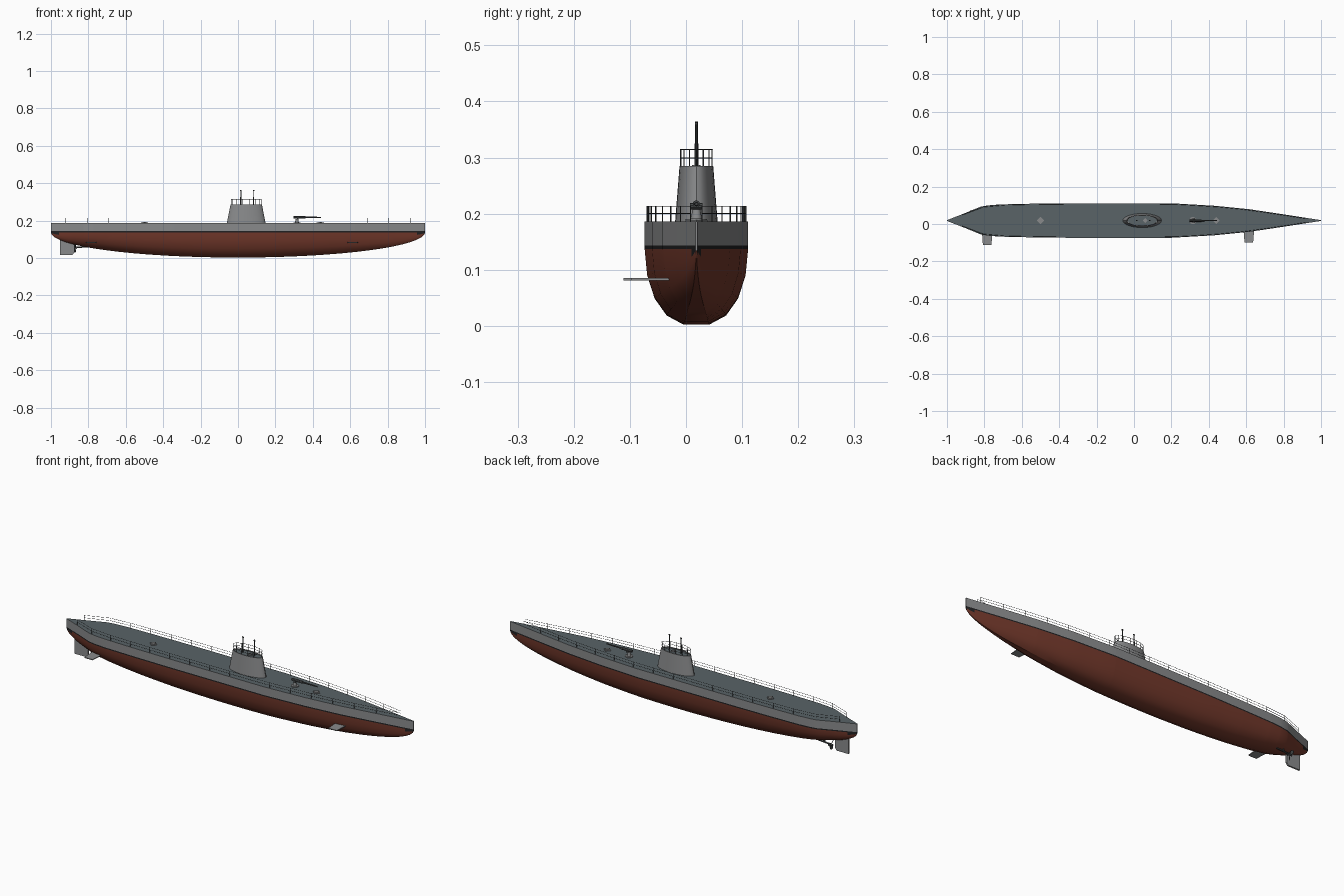
import bpy, bmesh, math
from mathutils import Vector

if "Cube" in bpy.data.objects:
    bpy.data.objects.remove(bpy.data.objects["Cube"])

CY = 0.0185          # hull centreline
DECK, BELT_TOP, BELT = 0.186, 0.143, 0.137

def mat(name, r, g, b):
    m = bpy.data.materials.new(name)
    m.diffuse_color = (r, g, b, 1)
    m.use_nodes = True
    m.node_tree.nodes["Principled BSDF"].inputs["Base Color"].default_value = m.diffuse_color
    return m

GREY = mat("hull_grey", 0.25, 0.255, 0.26)
DECKM = mat("deck_slate", 0.10, 0.125, 0.135)
RED = mat("bottom_red", 0.17, 0.04, 0.024)
BLACK = mat("belt_black", 0.015, 0.015, 0.016)
STEEL = mat("dark_steel", 0.055, 0.06, 0.062)

def finish(bm, name, mats, angle=30):
    bmesh.ops.recalc_face_normals(bm, faces=bm.faces)
    me = bpy.data.meshes.new(name)
    bm.to_mesh(me)
    bm.free()
    for m in mats:
        me.materials.append(m)
    ob = bpy.data.objects.new(name, me)
    bpy.context.collection.objects.link(ob)
    bpy.context.view_layer.objects.active = ob
    ob.select_set(True)
    bpy.ops.object.shade_smooth_by_angle(angle=math.radians(angle))
    ob.select_set(False)
    return ob

def rod(bm, p, q, r, r2=None, seg=6):
    p, q = Vector(p), Vector(q)
    d = q - p
    M = d.to_track_quat('Z', 'Y').to_matrix().to_4x4()
    M.translation = (p + q) / 2
    bmesh.ops.create_cone(bm, cap_ends=True, segments=seg, radius1=r,
                          radius2=r if r2 is None else r2, depth=d.length, matrix=M)

def loft(bm, rings, cap=True):
    vs = [[bm.verts.new(p) for p in ring] for ring in rings]
    for a, b in zip(vs, vs[1:]):
        for i in range(len(a)):
            j = (i + 1) % len(a)
            bm.faces.new((a[i], a[j], b[j], b[i]))
    if cap:
        bm.faces.new(vs[0])
        bm.faces.new(vs[-1])
    return vs

def slab(name, pts, offset, m):
    # thin plate: outline extruded along offset
    bm = bmesh.new()
    o = Vector(offset) / 2
    loft(bm, [[Vector(p) - o for p in pts], [Vector(p) + o for p in pts]])
    return finish(bm, name, [m])

# deck plan half-width
PLAN = [(-1, .002), (-.9, .041), (-.82, .074), (-.78, .081), (-.72, .086), (-.55, .090),
        (-.35, .0922), (.2, .0922), (.43, .079), (.62, .060), (.8, .033), (1, .002)]
def half_width(x):
    for (x0, w0), (x1, w1) in zip(PLAN, PLAN[1:]):
        if x <= x1:
            return w0 + (w1 - w0) * (x - x0) / (x1 - x0)
    return PLAN[-1][1]

# hull: sections lofted from stern to bow, coloured by height
def section(x):
    w = half_width(x)
    d = BELT * math.sqrt(max(1 - x * x, 0.0004))
    pts = [(x, CY - w, DECK), (x, CY - w, BELT_TOP)]
    for k in range(10):
        a = math.radians(20 * k)
        c = math.cos(a)
        pts.append((x, CY - math.copysign(abs(c) ** 0.8, c) * w, BELT - math.sin(a) * d))
    return pts + [(x, CY + w, BELT_TOP), (x, CY + w, DECK)]

xs = sorted({round(math.sin(math.pi / 2 * i / 16), 4) for i in range(-16, 17)} | {p[0] for p in PLAN})
bm = bmesh.new()
loft(bm, [section(x) for x in xs])
bm.normal_update()
for f in bm.faces:
    z = f.calc_center_median().z
    if z > DECK - .001:
        f.material_index = 1
    elif z > BELT_TOP:
        f.material_index = 0
    elif z > 0.13:
        f.material_index = 3
    else:
        f.material_index = 2
finish(bm, "hull", [GREY, DECKM, RED, BLACK])

# conning tower with a shallow sunken bridge floor
SX = 0.044
def oval(z, a, b, n=28):
    return [(SX + a * math.cos(2 * math.pi * i / n), CY + b * math.sin(2 * math.pi * i / n), z)
            for i in range(n)]
bm = bmesh.new()
loft(bm, [oval(DECK - .002, .104, .038), oval(.285, .084, .030),
          oval(.285, .077, .0255), oval(.281, .077, .0255)])
bm.faces.ensure_lookup_table()
bm.faces[-1].material_index = 1
finish(bm, "conning_tower", [GREY, DECKM])

# bridge railing around the tower top
bm = bmesh.new()
for z in (.299, .314):
    ring = oval(z, .081, .0285)
    for p, q in zip(ring, ring[1:] + ring[:1]):
        rod(bm, p, q, .0009, seg=5)
for p in oval(.284, .081, .0285, 14):
    rod(bm, p, (p[0], p[1], .314), .0011, seg=5)
finish(bm, "bridge_railing", [STEEL])

# deck railings on both edges
bm = bmesh.new()
posts = [-.92 + .115 * i for i in range(17)]
for side in (-1, 1):
    line = [(x, CY + side * (half_width(x) - .004)) for x in posts]
    for x, y in line:
        rod(bm, (x, y, DECK - .002), (x, y, .214), .0011, seg=5)
    for z in (.2, .213):
        for p, q in zip(line, line[1:]):
            rod(bm, (*p, z), (*q, z), .0008, seg=5)
finish(bm, "deck_railings", [STEEL])

# periscopes
for name, x, r in (("periscope_aft", .015, .0026), ("periscope_fore", .082, .002)):
    bm = bmesh.new()
    rod(bm, (x, CY, .28), (x, CY, .325), r * 1.4, seg=10)
    rod(bm, (x, CY, .325), (x, CY, .364), r, seg=10)
    rod(bm, (x - .003, CY, .36), (x + .005, CY, .36), .0025, seg=8)
    finish(bm, name, [STEEL])

# hatches: square coaming plus round lid
def hatch(name, x, z, s):
    bm = bmesh.new()
    rod(bm, (x, CY, z - .002), (x, CY, z + .003), s * 1.3, seg=4)
    rod(bm, (x, CY, z + .003), (x, CY, z + .006), s * .7, seg=14)
    finish(bm, name, [GREY])
hatch("aft_hatch", -.5, DECK, .015)
hatch("fore_hatch", .44, DECK, .015)
hatch("bridge_hatch", .06, .281, .011)

# deck gun
bm = bmesh.new()
rod(bm, (.315, CY, DECK - .002), (.315, CY, .190), .019, seg=18)
rod(bm, (.315, CY, .190), (.315, CY, .208), .010, .007, seg=12)
finish(bm, "gun_mount", [GREY])
bm = bmesh.new()
rod(bm, (.298, CY, .217), (.36, CY, .217), .0065, seg=12)
rod(bm, (.36, CY, .217), (.445, CY, .217), .004, .003, seg=12)
rod(bm, (.32, CY - .011, .213), (.32, CY + .011, .213), .006, seg=10)
finish(bm, "gun_barrel", [STEEL])

# diving planes on the near side
def plane(name, x, y_out):
    slab(name, [(x - .029, -.028, .083), (x + .029, -.028, .083),
                (x + .023, y_out, .083), (x - .023, y_out, .083)], (0, 0, .004), GREY)
plane("stern_plane", -.785, -.111)
plane("bow_plane", .614, -.098)

# rudder
slab("rudder", [(-.953, CY, .104), (-.875, CY, .080), (-.875, CY, .03),
                (-.885, CY, .017), (-.953, CY, .017)], (0, .008, 0), GREY)

# propeller shaft with bracket
PY, PZ = .049, .055
bm = bmesh.new()
rod(bm, (-.875, PY, PZ), (-.72, PY, .068), .004, seg=10)
for dy in (-.022, .012):
    rod(bm, (-.835, PY, PZ + .003), (-.82, PY + dy, .10), .003)
finish(bm, "propeller_shaft", [STEEL])

# propeller: hub and three blades
bm = bmesh.new()
rod(bm, (-.882, PY, PZ), (-.862, PY, PZ), .004, .006, seg=12)
for i in range(3):
    a = 2 * math.pi * i / 3 + .35
    rad, tan = Vector((0, math.cos(a), math.sin(a))), Vector((.5, -math.sin(a), math.cos(a))).normalized()
    o = Vector((-.871, PY, PZ))
    out = [o + rad * r + tan * t for r, t in ((.003, -.003), (.015, -.009), (.024, -.006),
                                              (.027, 0), (.024, .006), (.015, .009), (.003, .003))]
    n = rad.cross(tan) * .001
    loft(bm, [[p - n for p in out], [p + n for p in out]])
finish(bm, "propeller", [STEEL])
